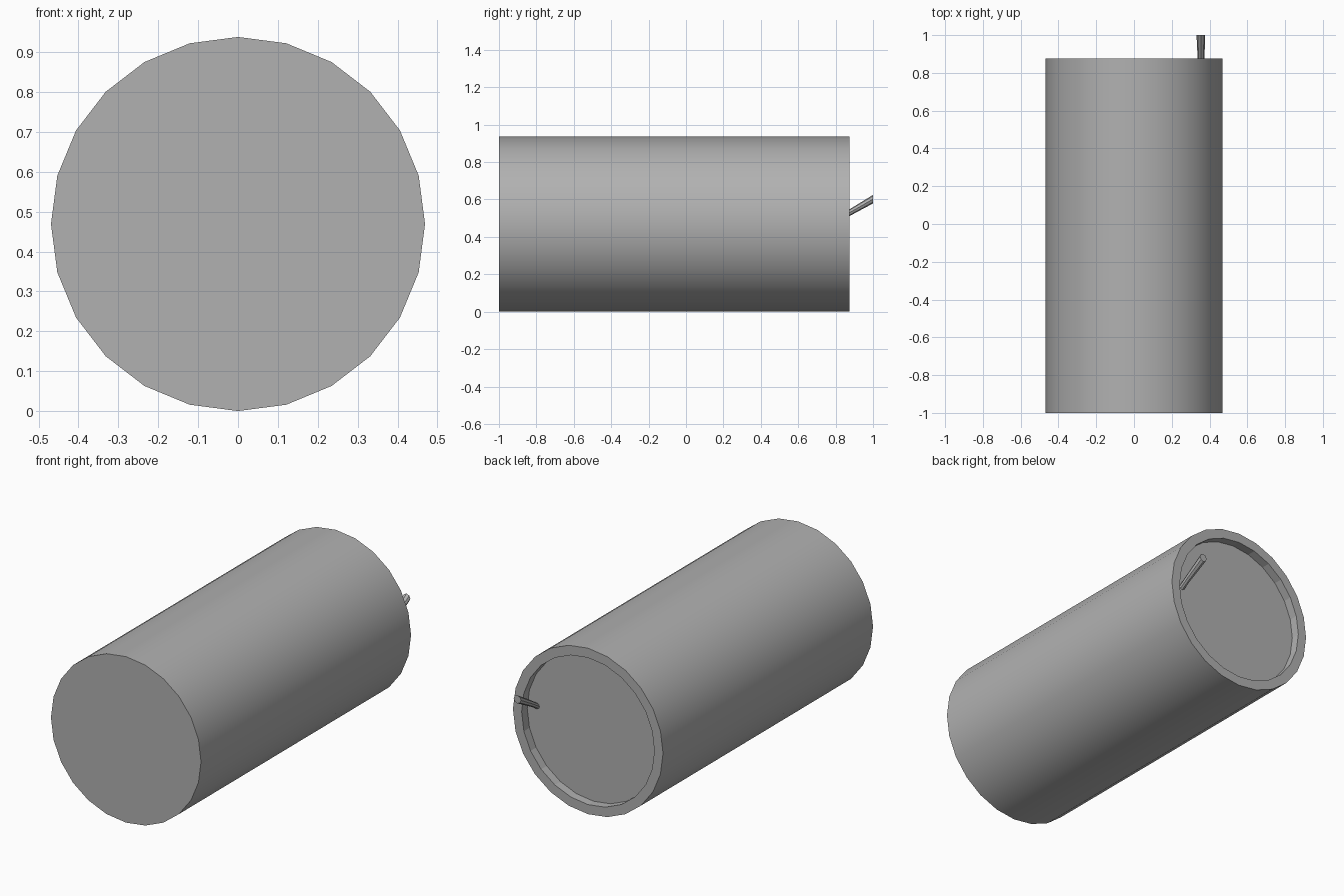
import bpy, bmesh
from math import sin, cos, tau, radians

if "Cube" in bpy.data.objects:
    bpy.data.objects.remove(bpy.data.objects["Cube"])

# Dark grey shared by both parts
grey = bpy.data.materials.new("dark_grey")
grey.diffuse_color = (0.44, 0.44, 0.44, 1)
grey.use_nodes = True
grey.node_tree.nodes["Principled BSDF"].inputs["Base Color"].default_value = grey.diffuse_color


def loft(name, rings, sides, smooth_bands):
    """Skin rings of (x, y, z, radius) lying in planes facing y, with capped ends."""
    bm = bmesh.new()
    loops = [[bm.verts.new((x + r * sin(tau * i / sides), y, z + r * cos(tau * i / sides)))
              for i in range(sides)] for x, y, z, r in rings]
    for band, (a, b) in enumerate(zip(loops, loops[1:])):
        for i in range(sides):
            j = (i + 1) % sides
            bm.faces.new((a[i], a[j], b[j], b[i])).smooth = band in smooth_bands
    bm.faces.new(loops[0])
    bm.faces.new(loops[-1])
    bmesh.ops.recalc_face_normals(bm, faces=bm.faces)
    for e in bm.edges:
        e.smooth = e.calc_face_angle(0) < radians(50)
    mesh = bpy.data.meshes.new(name)
    bm.to_mesh(mesh)
    bm.free()
    mesh.materials.append(grey)
    obj = bpy.data.objects.new(name, mesh)
    bpy.context.collection.objects.link(obj)
    return obj


R = 0.469
RIM = 0.415
BACK = 0.875
FLOOR = 0.825

# Tube with flat front and shallow faceted recess at the back
loft("tube_body", [(0, -1, R, R), (0, BACK, R, R), (0, BACK, R, RIM), (0, FLOOR, R, RIM)],
     24, {0})

# Short tilted faceted fuse, slightly wider at its tip
loft("fuse", [(0.355, FLOOR - 0.005, 0.495, 0.017),
              (0.355, BACK, 0.53, 0.018),
              (0.354, 1.0, 0.602, 0.023)], 8, set())
